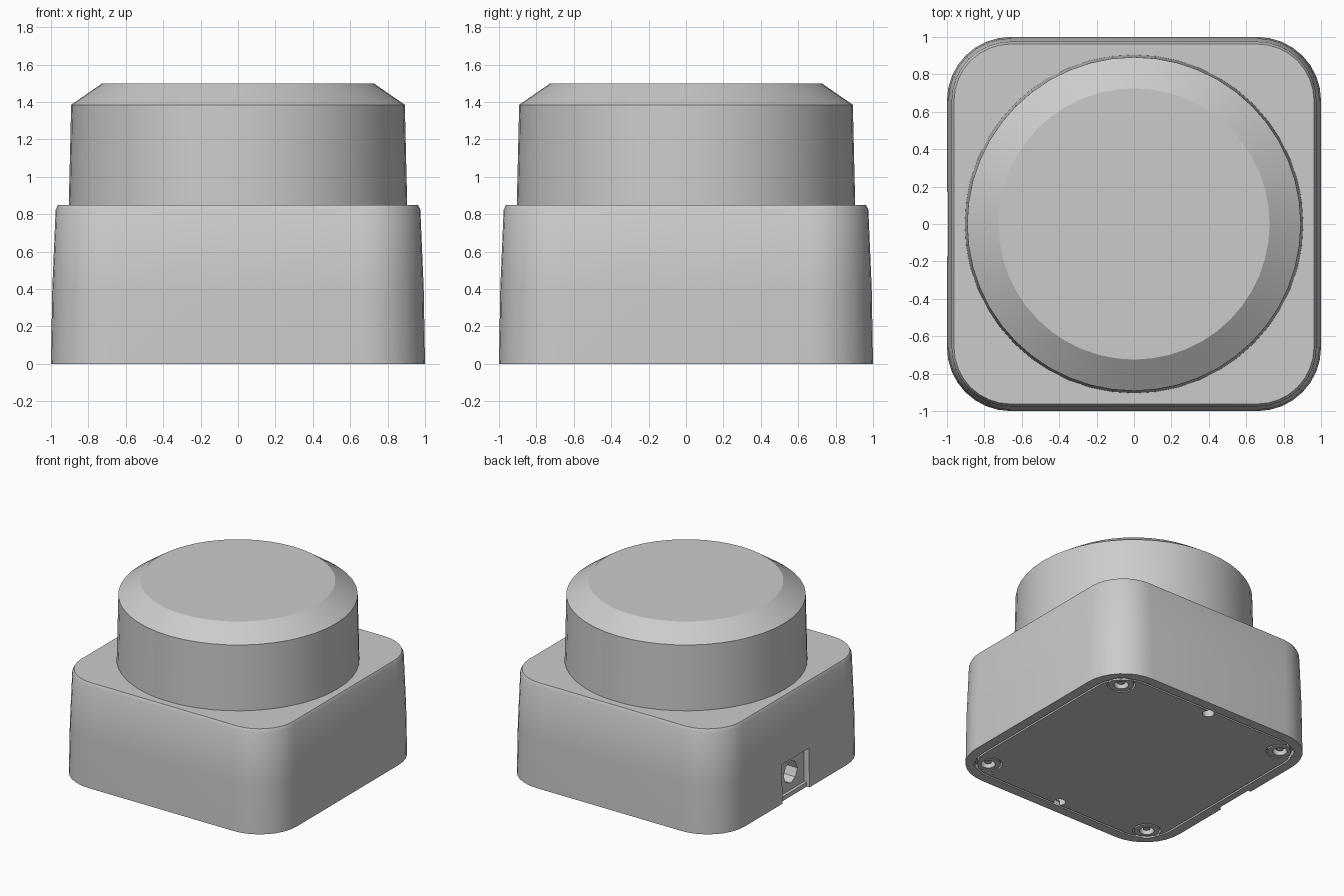
import bpy, bmesh, math
from mathutils import Vector

old = bpy.data.objects.get("Cube")
if old:
    bpy.data.objects.remove(old, do_unlink=True)

grey = bpy.data.materials.new("light_grey")
grey.use_nodes = True
colour = (0.6, 0.6, 0.6, 1)
grey.diffuse_color = colour
bsdf = next(n for n in grey.node_tree.nodes if n.type == 'BSDF_PRINCIPLED')
bsdf.inputs["Base Color"].default_value = colour


def rounded_square(half, radius, z, steps=8):
    """Ring of points around a square with rounded corners."""
    points = []
    for corner in range(4):
        a0 = corner * math.pi / 2
        cx = (half - radius) * (1 if corner in (0, 3) else -1)
        cy = (half - radius) * (1 if corner < 2 else -1)
        for i in range(steps + 1):
            a = a0 + i / steps * math.pi / 2
            points.append((cx + radius * math.cos(a), cy + radius * math.sin(a), z))
    return points


def circle(radius, z, centre=(0, 0), sides=24):
    return [(centre[0] + radius * math.cos(i * math.tau / sides),
             centre[1] + radius * math.sin(i * math.tau / sides), z) for i in range(sides)]


def loft(name, rings, closed=False):
    """Skin a stack of rings, capped at the ends or joined into a loop."""
    bm = bmesh.new()
    rows = [[bm.verts.new(p) for p in ring] for ring in rings]
    n = len(rows[0])
    pairs = list(zip(rows, rows[1:]))
    if closed:
        pairs.append((rows[-1], rows[0]))
    else:
        bm.faces.new(rows[0][::-1])
        bm.faces.new(rows[-1])
    for low, high in pairs:
        for i in range(n):
            j = (i + 1) % n
            bm.faces.new((low[i], low[j], high[j], high[i]))
    bmesh.ops.recalc_face_normals(bm, faces=bm.faces)
    mesh = bpy.data.meshes.new(name)
    bm.to_mesh(mesh)
    bm.free()
    mesh.materials.append(grey)
    ob = bpy.data.objects.new(name, mesh)
    bpy.context.collection.objects.link(ob)
    return ob


def box(name, low, high):
    return loft(name, [[(low[0], low[1], z), (high[0], low[1], z),
                        (high[0], high[1], z), (low[0], high[1], z)]
                       for z in (low[2], high[2])])


def groove(outer, inner):
    """Closed tube cutter between two outline functions of z."""
    return loft("groove_cutter", [outer(-0.05), outer(0.04), inner(0.04), inner(-0.05)], True)


def cut(target, cutter):
    cutter.hide_render = True
    mod = target.modifiers.new("cut", 'BOOLEAN')
    mod.operation = 'DIFFERENCE'
    mod.solver = 'EXACT'
    mod.object = cutter
    bpy.context.view_layer.update()
    graph = bpy.context.evaluated_depsgraph_get()
    result = bpy.data.meshes.new_from_object(target.evaluated_get(graph))
    target.modifiers.clear()
    target.data = result
    bpy.data.objects.remove(cutter, do_unlink=True)


# Tapered housing with a small chamfer round its top
profile = [(1.0, 0), (0.993, 0.4), (0.975, 0.825), (0.962, 0.85)]
housing = loft("housing", [rounded_square(h, h - 0.66, z) for h, z in profile])

# Seam of the base plate
cut(housing, groove(lambda z: rounded_square(0.92, 0.25, z),
                    lambda z: rounded_square(0.905, 0.235, z)))

# Screw bosses in the corners
for sx in (-1, 1):
    for sy in (-1, 1):
        c = (sx * 0.78, sy * 0.78)
        cut(housing, groove(lambda z: circle(0.107, z, c), lambda z: circle(0.095, z, c)))
        cut(housing, loft("screw_cutter", [circle(0.055, -0.05, c), circle(0.055, 0.05, c)]))
        loft("screw", [circle(0.03, 0.02, c, 6), circle(0.03, 0.06, c, 6)])

# Clip holes at the middle of two edges
for sy in (-1, 1):
    c = (0, sy * 0.87)
    cut(housing, loft("clip_cutter", [circle(0.045, -0.05, c), circle(0.045, 0.08, c)]))

# Recessed socket in the side
cut(housing, box("recess_cutter", (-1.1, -0.175, -0.05), (-0.95, 0.175, 0.32)))
hole = [[(x, p[0], p[1] + 0.18) for p in circle(0.09, 0, sides=8)] for x in (-1.1, -0.8)]
cut(housing, loft("socket_cutter", hole))
flange = box("socket_flange", (-0.975, -0.174, 0), (-0.945, 0.174, 0.035))

# Round knob with a wide chamfer
knob = loft("knob", [circle(r, z, sides=48) for r, z in
                     ((0.905, 0.84), (0.892, 1.385), (0.725, 1.5))])

# Smooth round walls, crisp edges
bpy.ops.object.select_all(action='DESELECT')
for ob in (housing, knob):
    ob.select_set(True)
bpy.context.view_layer.objects.active = housing
bpy.ops.object.shade_smooth_by_angle(angle=math.radians(25))
